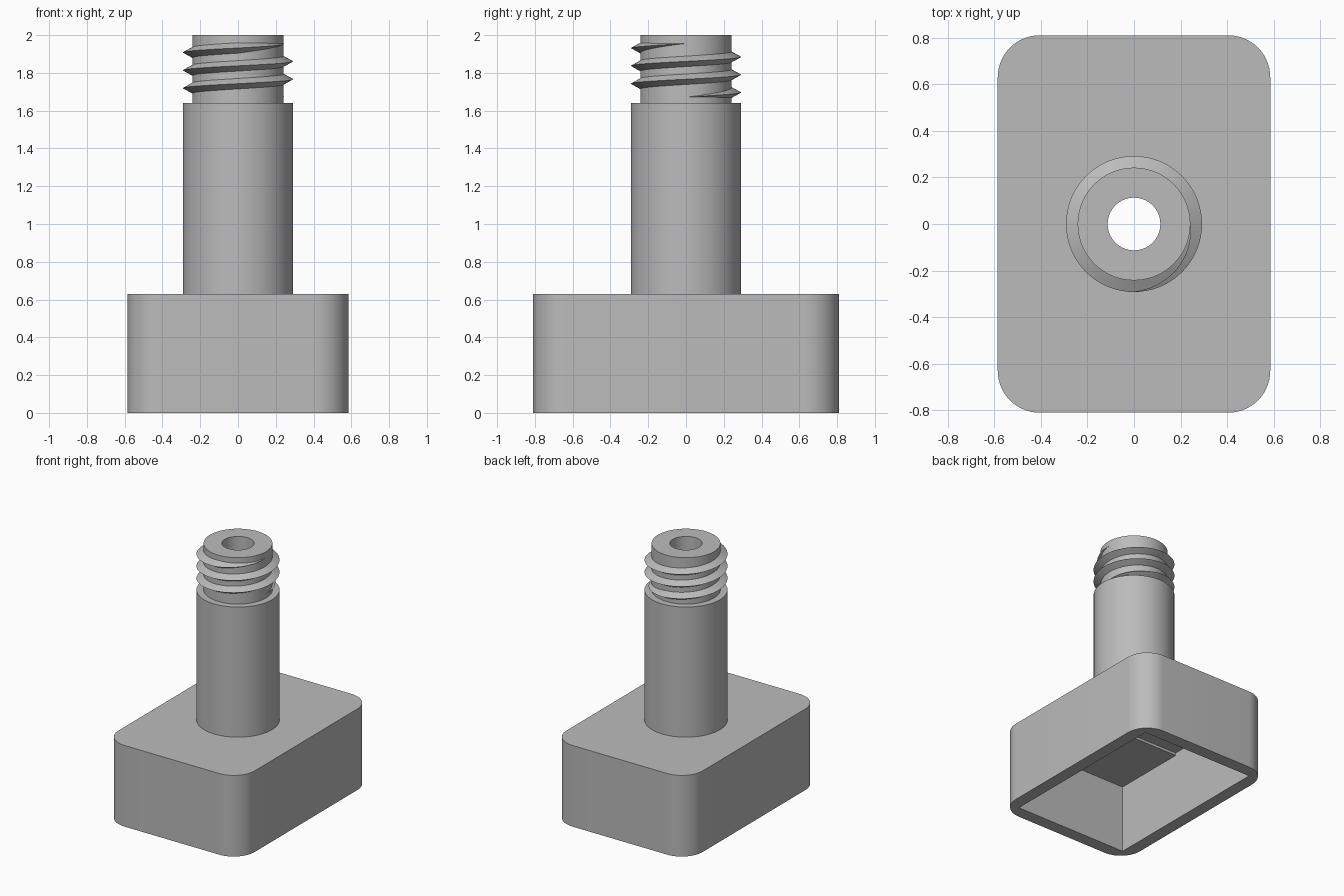
import bpy, bmesh, math

if "Cube" in bpy.data.objects:
    bpy.data.objects.remove(bpy.data.objects["Cube"])

grey = bpy.data.materials.new("plain grey")
grey.diffuse_color = (0.5, 0.5, 0.5, 1.0)
grey.use_nodes = True
grey.node_tree.nodes["Principled BSDF"].inputs["Base Color"].default_value = grey.diffuse_color

HALF_X, HALF_Y, BASE_H, CORNER = 0.585, 0.81, 0.63, 0.18
BORE, POST_R, NECK_R, THREAD_R = 0.113, 0.292, 0.242, 0.292
SHOULDER, TOP = 1.64, 2.0
SEG = 72


def finish(name, bm):
    """Turn a bmesh into a named, coloured object."""
    bmesh.ops.recalc_face_normals(bm, faces=bm.faces)
    mesh = bpy.data.meshes.new(name)
    bm.to_mesh(mesh)
    bm.free()
    mesh.materials.append(grey)
    obj = bpy.data.objects.new(name, mesh)
    bpy.context.collection.objects.link(obj)
    return obj


def select_only(obj):
    bpy.ops.object.select_all(action='DESELECT')
    obj.select_set(True)
    bpy.context.view_layer.objects.active = obj


def smooth(obj, degrees=30):
    select_only(obj)
    bpy.ops.object.shade_smooth_by_angle(angle=math.radians(degrees))


def prism(name, outline, z0, z1):
    """Extrude a flat outline between two heights."""
    bm = bmesh.new()
    low = [bm.verts.new((x, y, z0)) for x, y in outline]
    high = [bm.verts.new((x, y, z1)) for x, y in outline]
    bm.faces.new(low)
    bm.faces.new(high)
    n = len(outline)
    for i in range(n):
        j = (i + 1) % n
        bm.faces.new((low[i], low[j], high[j], high[i]))
    return finish(name, bm)


def rectangle(hx, hy):
    return [(-hx, -hy), (hx, -hy), (hx, hy), (-hx, hy)]


def circle(r):
    return [(r * math.cos(2 * math.pi * i / SEG), r * math.sin(2 * math.pi * i / SEG))
            for i in range(SEG)]


def rounded_rectangle(hx, hy, r, steps=14):
    pts = []
    for k, (sx, sy) in enumerate([(1, 1), (-1, 1), (-1, -1), (1, -1)]):
        for i in range(steps + 1):
            a = math.pi / 2 * (k + i / steps)
            pts.append((sx * (hx - r) + r * math.cos(a), sy * (hy - r) + r * math.sin(a)))
    return pts


def bridge_rings(bm, rings, closed):
    """Skin a list of equal closed sections."""
    count = len(rings)
    for i in range(count if closed else count - 1):
        a, b = rings[i], rings[(i + 1) % count]
        for k in range(len(a)):
            m = (k + 1) % len(a)
            bm.faces.new((a[k], a[m], b[m], b[k]))


# Hollow base: box cavity, bridging groove, square step and through bore
CEILING = 0.535
base = prism("base", rounded_rectangle(HALF_X, HALF_Y, CORNER), 0, BASE_H)
cutters = [
    prism("cavity_cutter", rectangle(0.488, 0.71), -0.1, CEILING),
    prism("groove_cutter", rectangle(0.488, BORE), 0.4, CEILING + 0.02),
    prism("step_cutter", rectangle(BORE, BORE), 0.4, CEILING + 0.04),
    prism("bore_cutter", circle(BORE), 0.4, BASE_H + 0.1),
]
for cutter in cutters:
    cutter.hide_render = True
    mod = base.modifiers.new("cut", 'BOOLEAN')
    mod.operation, mod.solver, mod.object = 'DIFFERENCE', 'EXACT', cutter
    select_only(base)
    bpy.ops.object.modifier_apply(modifier=mod.name)
    bpy.data.objects.remove(cutter)
smooth(base)

# Hollow post with a narrower neck, turned from one profile
profile = [(BORE, BASE_H), (POST_R, BASE_H), (POST_R, SHOULDER),
           (NECK_R, SHOULDER), (NECK_R, TOP), (BORE, TOP)]
bm = bmesh.new()
rings = [[bm.verts.new((r * x, r * y, z)) for r, z in profile] for x, y in circle(1)]
bridge_rings(bm, rings, True)
smooth(finish("post", bm))

# Screw thread: V section on a helix, fading in and out over a quarter turn
TURNS, PITCH, START, HALF_W = 3, 0.0945, 1.672, 0.03
bm = bmesh.new()
rings = []
for i in range(TURNS * SEG + 1):
    t = i / SEG
    a = 2 * math.pi * t
    fade = max(0.02, min(1, 4 * t, 4 * (TURNS - t)))
    z = START + PITCH * t
    section = [(NECK_R - 0.004, -HALF_W * fade),
               (NECK_R + (THREAD_R - NECK_R) * fade, 0),
               (NECK_R - 0.004, HALF_W * fade)]
    rings.append([bm.verts.new((r * math.cos(a), r * math.sin(a), z + dz))
                  for r, dz in section])
bridge_rings(bm, rings, False)
bm.faces.new(rings[0])
bm.faces.new(rings[-1])
smooth(finish("thread", bm))
